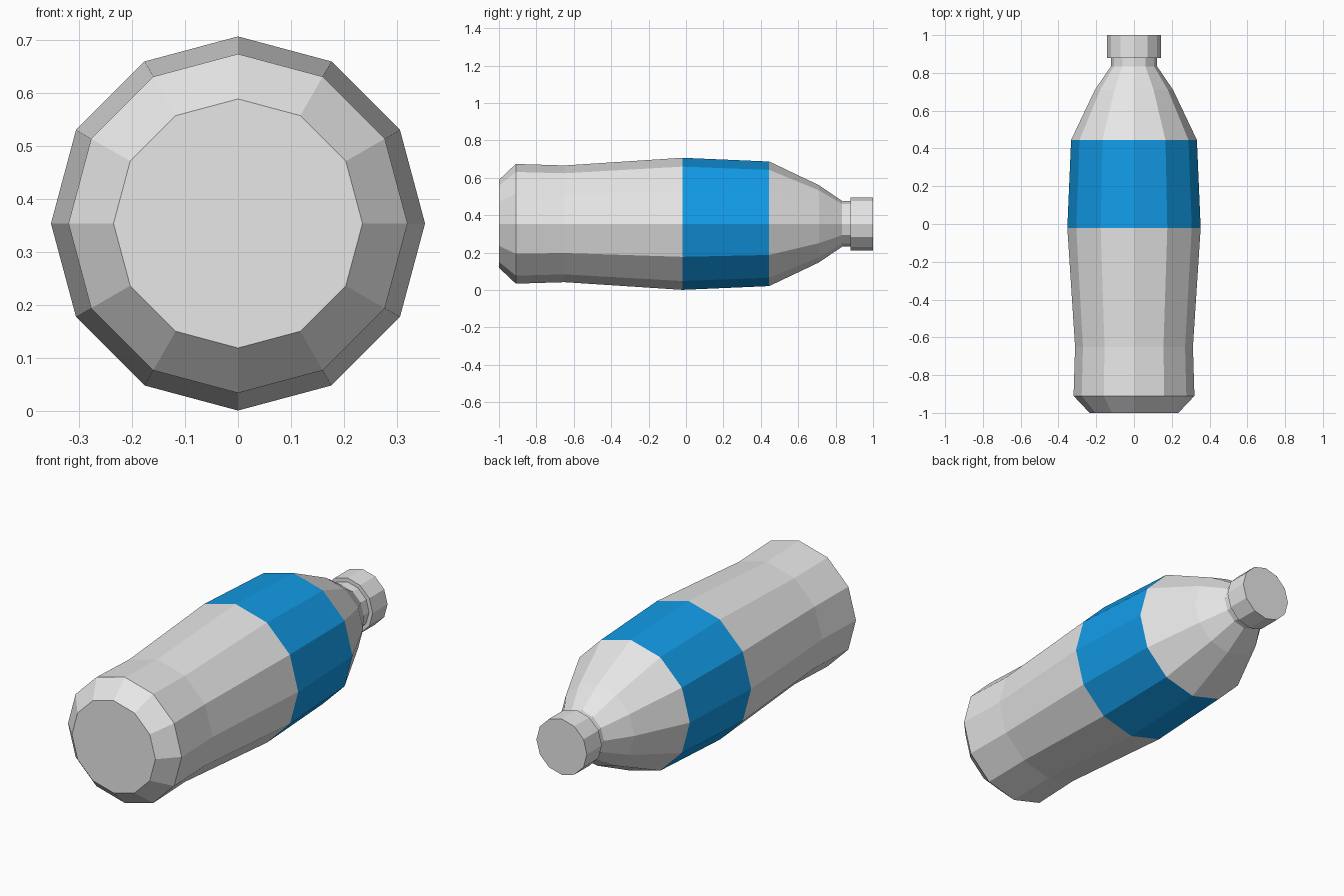
import bpy, bmesh, math

if "Cube" in bpy.data.objects:
    bpy.data.objects.remove(bpy.data.objects["Cube"])

SIDES = 12
AXIS_Z = 0.354  # height of the bottle's long axis


def material(name, rgb):
    m = bpy.data.materials.new(name)
    m.diffuse_color = (*rgb, 1.0)
    m.use_nodes = True
    m.node_tree.nodes["Principled BSDF"].inputs["Base Color"].default_value = m.diffuse_color
    return m


grey = material("light grey", (0.8, 0.8, 0.8))
blue = material("label blue", (0.006, 0.33, 0.8))


def lathe(name, profile, mats, rule=lambda y: 0):
    """Revolve (y, radius) points about the y axis and cap both ends."""
    bm = bmesh.new()
    rings = []
    for y, r in profile:
        rings.append([bm.verts.new((r * math.cos(2 * math.pi * i / SIDES), y,
                                    AXIS_Z + r * math.sin(2 * math.pi * i / SIDES)))
                      for i in range(SIDES)])
    for a, b in zip(rings, rings[1:]):
        for i in range(SIDES):
            j = (i + 1) % SIDES
            bm.faces.new((a[i], a[j], b[j], b[i]))
    bm.faces.new(rings[0])
    bm.faces.new(rings[-1])
    bmesh.ops.recalc_face_normals(bm, faces=bm.faces[:])
    for f in bm.faces:
        f.material_index = rule(f.calc_center_median().y)
    mesh = bpy.data.meshes.new(name)
    bm.to_mesh(mesh)
    bm.free()
    for m in mats:
        mesh.materials.append(m)
    obj = bpy.data.objects.new(name, mesh)
    bpy.context.collection.objects.link(obj)
    return obj


# Bottle body with the label band coloured by position along the axis
lathe("bottle_body",
      [(-1.0, 0.235), (-0.91, 0.32), (-0.65, 0.312), (-0.02, 0.353),
       (0.445, 0.333), (0.71, 0.207), (0.835, 0.122), (0.89, 0.122)],
      [grey, blue], lambda y: 1 if -0.02 < y < 0.445 else 0)

# Screw cap
lathe("cap", [(0.88, 0.142), (1.0, 0.142)], [grey])
